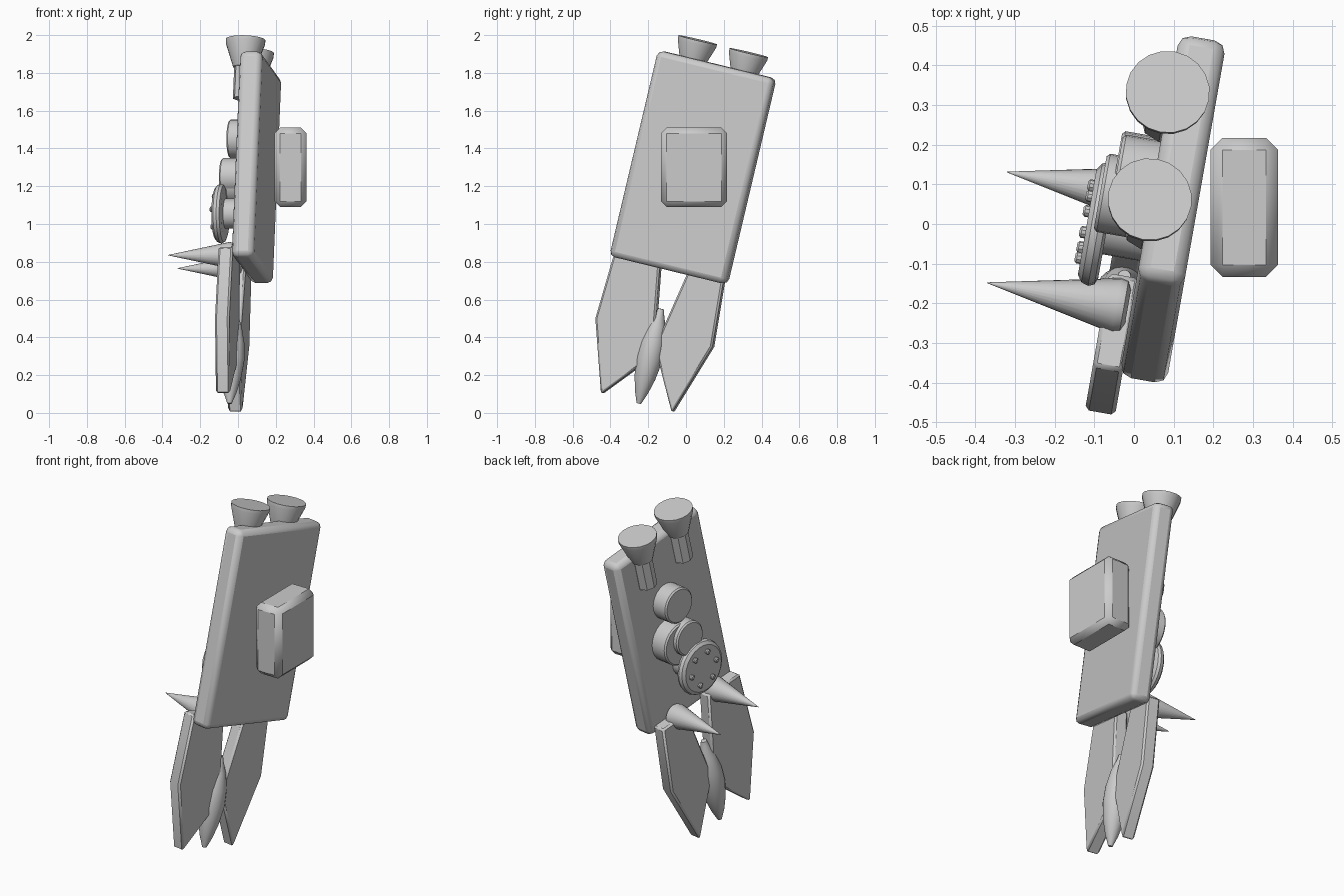
import bpy, bmesh
from math import radians, cos, sin, tau
from mathutils import Vector, Matrix

cube = bpy.data.objects.get("Cube")
if cube:
    bpy.data.objects.remove(cube, do_unlink=True)

GREY = (0.6, 0.6, 0.6, 1)
grey = bpy.data.materials.new("plain_grey")
grey.use_nodes = True
grey.diffuse_color = GREY
grey.node_tree.nodes["Principled BSDF"].inputs["Base Color"].default_value = GREY

# Shared leaning frame: X = plate normal, Y = across the plate, Z = along it
FRAME = Matrix.Rotation(radians(-10), 3, 'Z') @ Matrix.Rotation(radians(-13.5), 3, 'X')
NORMAL, ACROSS, ALONG = FRAME.col[0].copy(), FRAME.col[1].copy(), FRAME.col[2].copy()


def finish(name, bm, bevel=0, segments=1):
    bmesh.ops.recalc_face_normals(bm, faces=bm.faces)
    mesh = bpy.data.meshes.new(name)
    bm.to_mesh(mesh)
    bm.free()
    mesh.materials.append(grey)
    obj = bpy.data.objects.new(name, mesh)
    bpy.context.collection.objects.link(obj)
    if bevel:
        mod = obj.modifiers.new("Bevel", 'BEVEL')
        mod.width, mod.segments = bevel, segments
    bpy.ops.object.select_all(action='DESELECT')
    obj.select_set(True)
    bpy.context.view_layer.objects.active = obj
    bpy.ops.object.shade_smooth_by_angle(angle=radians(35))
    return obj


def box(name, size, centre, rotation, bevel, segments=1):
    bm = bmesh.new()
    bmesh.ops.create_cube(bm, size=1)
    bmesh.ops.scale(bm, vec=size, verts=bm.verts)
    bmesh.ops.transform(bm, matrix=Matrix.Translation(centre) @ rotation.to_4x4(), verts=bm.verts)
    return finish(name, bm, bevel, segments)


def lathe(name, profile, origin, axis, sides=24):
    """Turn (radius, height) pairs round an axis and cap both ends."""
    bm = bmesh.new()
    place = Matrix.Translation(origin) @ axis.to_track_quat('Z', 'Y').to_matrix().to_4x4()
    rings = []
    for r, h in profile:
        rings.append([bm.verts.new(place @ Vector((r * cos(tau * i / sides), r * sin(tau * i / sides), h)))
                      for i in range(sides)])
    for a, b in zip(rings, rings[1:]):
        for i in range(sides):
            j = (i + 1) % sides
            bm.faces.new((a[i], a[j], b[j], b[i]))
    bm.faces.new(rings[0])
    bm.faces.new(rings[-1])
    return finish(name, bm)


def fin(name, outline, thickness=0.077):
    """Flat blade lying in the plate direction, outlined in y and z."""
    bm = bmesh.new()
    half = NORMAL * thickness / 2
    verts = [bm.verts.new(Vector((-0.002 + 0.176 * y, y, z)) - half) for y, z in outline]
    face = bm.faces.new(verts)
    moved = bmesh.ops.extrude_face_region(bm, geom=[face])["geom"]
    bmesh.ops.translate(bm, vec=half * 2, verts=[v for v in moved if isinstance(v, bmesh.types.BMVert)])
    return finish(name, bm, 0.01)


# Main plate and the pack beside it
box("main_plate", (0.12, 0.645, 1.12), (0.098, 0.037, 1.3), FRAME, 0.03, 2)
box("side_pack", (0.17, 0.35, 0.42), (0.278, 0.042, 1.3), Matrix.Identity(3), 0.03)

# Flared nozzles on short octagonal stubs
for label, top in (("front", (0.04, 0.0625, 1.975)), ("rear", (0.085, 0.333, 1.907))):
    lathe(label + "_nozzle", [(0.06, -0.15), (0.105, -0.02), (0.106, 0)], Vector(top), ALONG, 20)
    lathe(label + "_nozzle_stub", [(0.055, -0.32), (0.055, -0.14)], Vector(top), ALONG, 8)

# Chain of discs on the plate's other face: outer centre, radius, depth
discs = {
    "upper_disc": ((-0.045, 0.125, 1.45), 0.103, 0.12),
    "lower_disc": ((-0.05, 0.115, 1.22), 0.122, 0.12),
    "outer_disc": ((-0.085, 0.08, 1.25), 0.1, 0.1),
    "wheel_hub": ((-0.08, 0.005, 1.055), 0.08, 0.14),
}
for name, (centre, r, depth) in discs.items():
    lathe(name, [(r, -depth), (r, -0.008), (r - 0.008, 0)], Vector(centre), -NORMAL)

# Rounded wheel with a ring of studs
wheel = Vector((-0.118, 0.005, 1.055))
lathe("wheel", [(0.135, -0.052), (0.152, -0.045), (0.158, -0.03), (0.152, -0.012), (0.135, 0)], wheel, -NORMAL)
for i in range(6):
    a = tau * i / 6
    spot = wheel + 0.095 * (cos(a) * ACROSS + sin(a) * ALONG)
    lathe(f"wheel_stud_{i + 1}", [(0.015, -0.01), (0.015, 0.01), (0.009, 0.015)], spot, -NORMAL, 10)

# Long spikes with blunt bases
for label, tip in (("front", (-0.37, -0.148, 0.835)), ("rear", (-0.32, 0.131, 0.765))):
    lathe(label + "_spike", [(0.045, -0.36), (0.066, -0.35), (0.07, -0.33), (0.001, 0)],
          Vector(tip), -NORMAL)

# Pointed fins
fin("front_fin", [(-0.365, 0.88), (-0.475, 0.5), (-0.445, 0.1), (-0.17, 0.3), (-0.13, 0.83)])
fin("rear_fin", [(0.03, 0.78), (-0.16, 0.35), (-0.07, 0.0), (0.145, 0.35), (0.21, 0.74)])

# Spindle between the fins
lathe("spindle", [(0.012, 0), (0.035, 0.06), (0.056, 0.14), (0.07, 0.24), (0.066, 0.33),
                  (0.048, 0.42), (0.022, 0.49), (0.016, 0.515)],
      Vector((-0.045, -0.25, 0.05)), ALONG)
